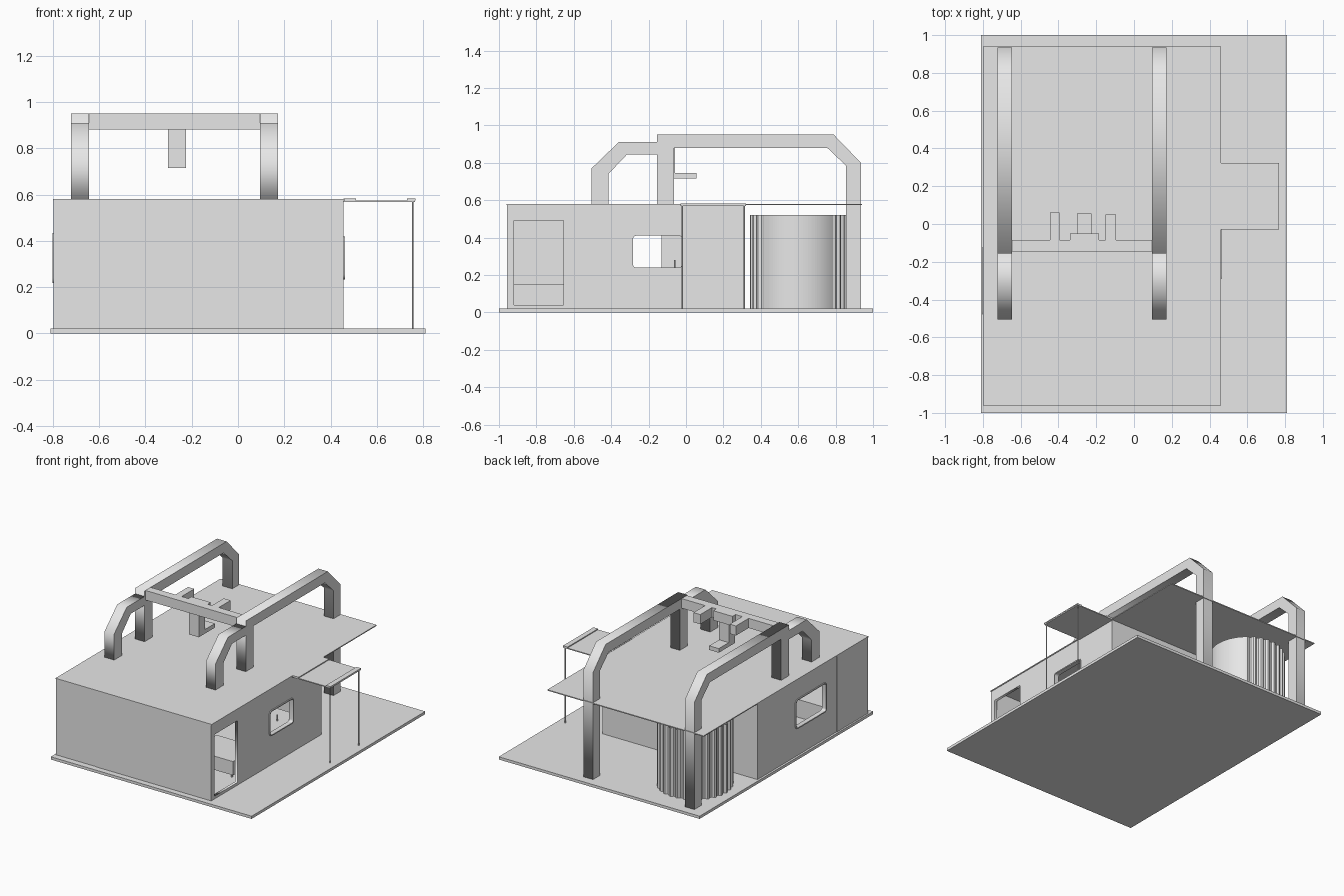
import bpy, bmesh, math
from mathutils import Matrix, Vector

cube = bpy.data.objects.get("Cube")
if cube:
    bpy.data.objects.remove(cube, do_unlink=True)

GREY = (0.8, 0.8, 0.8, 1)
mat = bpy.data.materials.new("plain_grey")
mat.use_nodes = True
mat.diffuse_color = GREY
for node in mat.node_tree.nodes:
    if node.type == 'BSDF_PRINCIPLED':
        node.inputs["Base Color"].default_value = GREY


def add_object(name, mesh):
    mesh.name = name
    mesh.materials.clear()
    mesh.materials.append(mat)
    obj = bpy.data.objects.new(name, mesh)
    bpy.context.scene.collection.objects.link(obj)
    return obj


def box(name, x, y, z):
    """Box from its (min, max) range on each axis."""
    bm = bmesh.new()
    bmesh.ops.create_cube(bm, size=1)
    for v in bm.verts:
        v.co = Vector(sum(r) / 2 + c * (r[1] - r[0]) for r, c in zip((x, y, z), v.co))
    mesh = bpy.data.meshes.new(name)
    bm.to_mesh(mesh)
    bm.free()
    return add_object(name, mesh)


def rect(y, z, radius=0, steps=4):
    """Rectangle outline in the y-z plane, optionally with rounded corners."""
    if not radius:
        return [(y[0], z[0]), (y[1], z[0]), (y[1], z[1]), (y[0], z[1])]
    points = []
    corners = [(1, 1), (0, 1), (0, 0), (1, 0)]
    for i, (a, b) in enumerate(corners):
        cy = y[a] + (-radius if a else radius)
        cz = z[b] + (-radius if b else radius)
        for s in range(steps + 1):
            t = (i + s / steps) * math.pi / 2
            points.append((cy + radius * math.cos(t), cz + radius * math.sin(t)))
    return points


def plate(name, x, outlines):
    """Y-z outlines, inner ones being holes, given thickness along x."""
    curve = bpy.data.curves.new(name, 'CURVE')
    curve.dimensions = '2D'
    curve.fill_mode = 'BOTH'
    curve.extrude = (x[1] - x[0]) / 2
    for outline in outlines:
        spline = curve.splines.new('POLY')
        spline.points.add(len(outline) - 1)
        for p, (u, v) in zip(spline.points, outline):
            p.co = (u, v, 0, 1)
        spline.use_cyclic_u = True
    helper = bpy.data.objects.new(name + "_helper", curve)
    bpy.context.scene.collection.objects.link(helper)
    deps = bpy.context.evaluated_depsgraph_get()
    mesh = bpy.data.meshes.new_from_object(helper.evaluated_get(deps))
    bpy.data.objects.remove(helper, do_unlink=True)
    # Stand the outline up in the y-z plane
    mesh.transform(Matrix(((0, 0, 1, sum(x) / 2), (1, 0, 0, 0), (0, 1, 0, 0), (0, 0, 0, 1))))
    return add_object(name, mesh)


def post(name, x, y, z, radius):
    bm = bmesh.new()
    bmesh.ops.create_cone(bm, cap_ends=True, segments=10, radius1=radius, radius2=radius,
                          depth=z[1] - z[0], matrix=Matrix.Translation((x, y, sum(z) / 2)))
    mesh = bpy.data.meshes.new(name)
    bm.to_mesh(mesh)
    bm.free()
    return add_object(name, mesh)


# Ground slab and flat roof reaching over the rear patio
FLOOR, EAVES = 0.02, 0.573
box("ground_slab", (-0.81, 0.81), (-1, 1), (0, FLOOR))
box("roof", (-0.8, 0.46), (-0.96, 0.94), (EAVES, 0.58))

# Walls, with the side walls cut by a doorway and windows
WALL_Z = (FLOOR, EAVES)
box("front_wall", (-0.797, 0.455), (-0.955, -0.935), WALL_Z)
box("front_panel", (-0.475, 0.455), (-0.958, -0.955), WALL_Z)
box("back_wall", (-0.795, 0.455), (0.292, 0.312), WALL_Z)
door = rect((-0.92, -0.655), (0.04, 0.49))
windows = {"left": ((-0.47, -0.13), (0.225, 0.425)),
           "right": ((-0.283, -0.022), (0.24, 0.41))}
sides = {"left": (-0.795, -0.775), "right": (0.435, 0.455)}
for side, (wy, wz) in windows.items():
    x = sides[side]
    holes = [rect(wy, wz, 0.016)] + ([door] if side == "right" else [])
    plate(side + "_wall", x, [rect((-0.935, 0.292), WALL_Z)] + holes)
    outer = rect((wy[0] - 0.008, wy[1] + 0.008), (wz[0] - 0.008, wz[1] + 0.008), 0.022)
    plate(side + "_window_frame", (x[0] - 0.007, x[1] + 0.007), [outer, rect(wy, wz, 0.016)])
box("left_wall_panel", (-0.798, -0.795), (-0.955, -0.6), WALL_Z)

# Furniture inside
box("bed", (-0.77, -0.4), (-0.92, -0.64), (FLOOR, 0.15))
box("seat", (0.05, 0.38), (-0.6, -0.32), (0.05, 0.15))
for i, x in enumerate((0.08, 0.35)):
    for j, y in enumerate((-0.57, -0.35)):
        post(f"seat_leg_{i}_{j}", x, y, (FLOOR, 0.05), 0.008)
box("counter", (0.2, 0.43), (-0.28, 0.1), (FLOOR, 0.235))
post("tap", 0.36, -0.06, (0.235, 0.28), 0.005)

# Side canopy on two thin posts
box("canopy_sheet", (0.455, 0.765), (-0.03, 0.322), (0.568, 0.575))
for name, x in (("inner", (0.455, 0.51)), ("outer", (0.73, 0.767))):
    box("canopy_lip_" + name, x, (-0.03, 0.322), (0.575, 0.582))
for name, y in (("front", -0.02), ("rear", 0.312)):
    post("canopy_post_" + name, 0.755, y, (FLOOR, 0.57), 0.004)

# Twin roof arches: a low front hoop and a tall hoop running to the ground
low_hoop = [(-0.505, 0.58), (-0.505, 0.77), (-0.36, 0.91), (-0.15, 0.91), (-0.15, 0.845),
            (-0.315, 0.845), (-0.415, 0.74), (-0.415, 0.58)]
tall_hoop = [(-0.155, 0.58), (-0.155, 0.95), (0.79, 0.95), (0.935, 0.8), (0.935, FLOOR),
             (0.855, FLOOR), (0.855, 0.785), (0.755, 0.88), (-0.065, 0.88), (-0.065, 0.58)]
for side, x in (("left", (-0.722, -0.645)), ("right", (0.095, 0.172))):
    plate(side + "_low_hoop", x, [low_hoop])
    plate(side + "_tall_hoop", x, [tall_hoop])

# Cross beam with stubs and a hanging bracket
BEAM_Z = (0.88, 0.95)
box("cross_beam", (-0.645, 0.095), (-0.145, -0.085), BEAM_Z)
box("beam_stub_left", (-0.445, -0.395), (-0.085, 0.06), BEAM_Z)
box("beam_stub_right", (-0.15, -0.095), (-0.085, 0.05), BEAM_Z)
box("beam_block", (-0.34, -0.185), (-0.085, -0.05), BEAM_Z)
box("bracket_drop", (-0.303, -0.225), (-0.13, -0.06), (0.715, 0.88))
box("bracket_foot", (-0.303, -0.225), (-0.06, 0.055), (0.715, 0.745))

# Round pleated curtain on the patio, plain on the side facing +x
bm = bmesh.new()
COUNT = 120
rings = []
for z in (FLOOR, 0.52):
    ring = []
    for i in range(COUNT):
        t = 2 * math.pi * i / COUNT
        pleat = 0.007 * (-1) ** (i // 2) if math.cos(t) < 0.65 else 0
        r = 0.25 + pleat
        ring.append(bm.verts.new((-0.49 + r * math.cos(t), 0.6 + r * math.sin(t), z)))
    rings.append(ring)
for i in range(COUNT):
    j = (i + 1) % COUNT
    bm.faces.new((rings[0][i], rings[0][j], rings[1][j], rings[1][i]))
mesh = bpy.data.meshes.new("curtain")
bm.to_mesh(mesh)
bm.free()
curtain = add_object("curtain", mesh)
solid = curtain.modifiers.new("thickness", 'SOLIDIFY')
solid.thickness = 0.004
